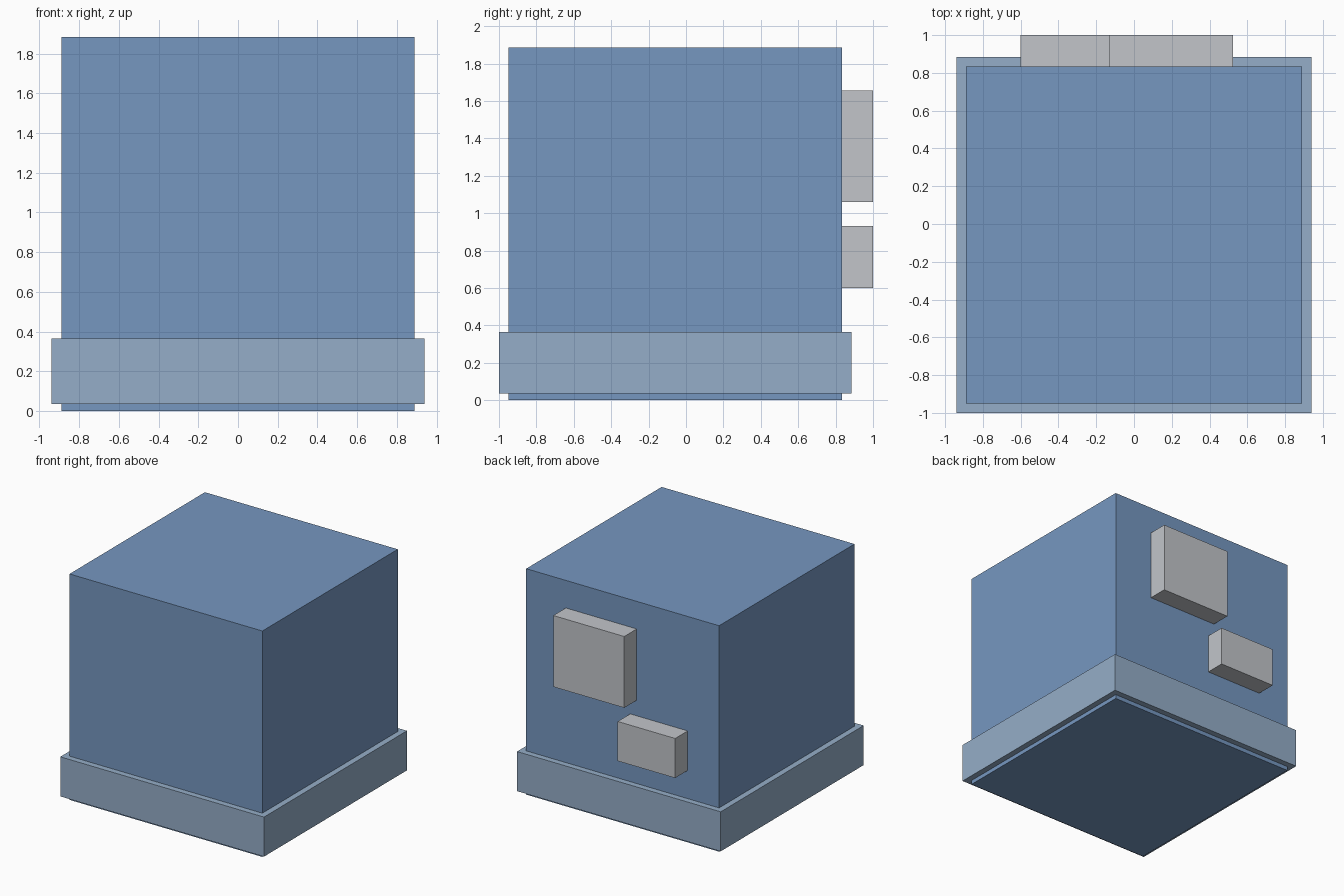
import bpy
from mathutils import Vector

default = bpy.data.objects.get("Cube")
if default:
    bpy.data.objects.remove(default, do_unlink=True)


def make_material(name, srgb):
    linear = [((c / 255 + 0.055) / 1.055) ** 2.4 for c in srgb]
    mat = bpy.data.materials.new(name)
    mat.use_nodes = True
    mat.diffuse_color = (*linear, 1)
    shader = next(n for n in mat.node_tree.nodes if n.type == "BSDF_PRINCIPLED")
    shader.inputs["Base Color"].default_value = (*linear, 1)
    return mat


def box(name, low, high, mat):
    """Axis-aligned box between two opposite corners."""
    low, high = Vector(low), Vector(high)
    bpy.ops.mesh.primitive_cube_add(size=1, location=(low + high) / 2)
    obj = bpy.context.object
    obj.name = name
    for v in obj.data.vertices:
        v.co = v.co * (high - low)
    obj.data.materials.append(mat)
    return obj


blue = make_material("blue", (118, 151, 192))
pale_blue = make_material("pale blue", (149, 174, 200))
grey = make_material("light grey", (194, 197, 202))

# Main block and the wider band around its foot
box("body", (-0.89, -0.95, 0), (0.89, 0.835, 1.885), blue)
box("base_band", (-0.94, -1, 0.035), (0.94, 0.885, 0.365), pale_blue)

# Two blocks mounted on the back
box("upper_back_block", (-0.13, 0.835, 1.06), (0.525, 1, 1.655), grey)
box("lower_back_block", (-0.6, 0.835, 0.6), (-0.07, 1, 0.93), grey)
